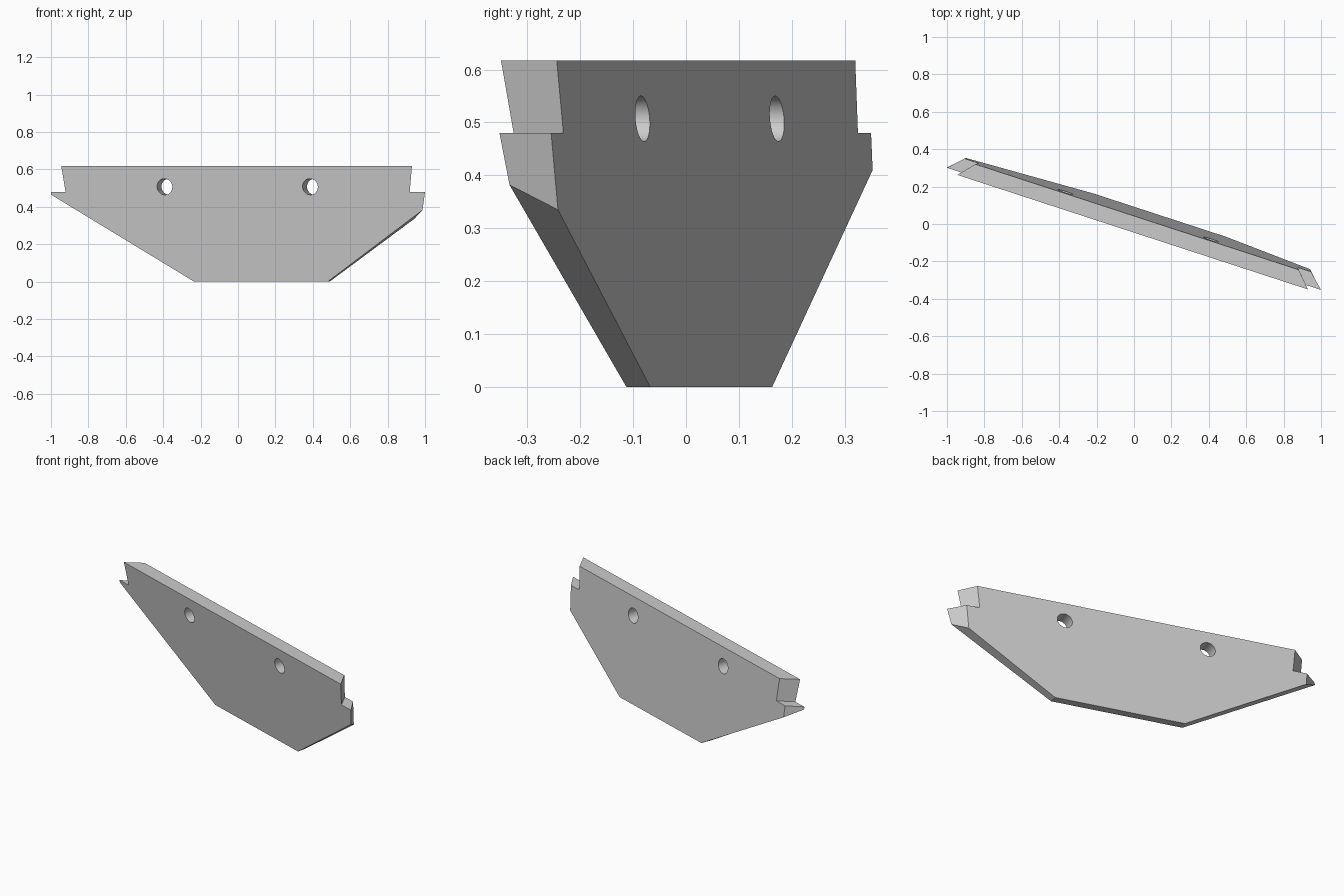
import bpy
import bmesh
from math import radians
from mathutils import Vector

cube = bpy.data.objects.get("Cube")
if cube:
    bpy.data.objects.remove(cube, do_unlink=True)

grey = bpy.data.materials.new("plain_grey")
grey.use_nodes = True
colour = (0.6, 0.6, 0.6, 1)
grey.diffuse_color = colour
grey.node_tree.nodes["Principled BSDF"].inputs["Base Color"].default_value = colour

TOP, STEP = 0.617, 0.48
SKEW = -0.3265


def front_y(x, z):
    return -0.046 + SKEW * x + 0.146 * (TOP - z)


def back_y(x, z):
    return 0.043 + SKEW * x + 0.08 * (TOP - z)


def make_object(name, bm):
    bmesh.ops.recalc_face_normals(bm, faces=bm.faces)
    mesh = bpy.data.meshes.new(name)
    bm.to_mesh(mesh)
    bm.free()
    mesh.materials.append(grey)
    obj = bpy.data.objects.new(name, mesh)
    bpy.context.collection.objects.link(obj)
    return obj


# Wedge plate: front and back outlines (x, z) with end tabs, joined by side walls
front = [(-0.235, 0), (0.48, 0), (0.986, 0.382), (1.0, STEP), (0.918, STEP),
         (0.93, TOP), (-0.945, TOP), (-0.922, STEP), (-1.0, STEP), (-1.0, 0.465)]
back = [(-0.216, 0), (0.49, 0), (0.942, 0.335), (0.946, STEP), (0.875, STEP),
        (0.88, TOP), (-0.848, TOP), (-0.83, STEP), (-0.906, STEP), (-0.898, 0.41)]
bm = bmesh.new()
near = [bm.verts.new((x, front_y(x, z), z)) for x, z in front]
far = [bm.verts.new((x, back_y(x, z), z)) for x, z in back]
bm.faces.new(near)
bm.faces.new(far[::-1])
for i in range(len(near)):
    j = (i + 1) % len(near)
    bm.faces.new((near[i], far[i], far[j], near[j]))
plate = make_object("tapered_plate", bm)

# Two round bolt holes, square to the plate in plan
axis = Vector((-SKEW, 1, 0)).normalized()
turn = axis.to_track_quat("Z", "Y").to_matrix().to_4x4()
cutters = []
for x in (-0.38, 0.398):
    z = 0.507
    bm = bmesh.new()
    bmesh.ops.create_cone(bm, cap_ends=True, segments=48, radius1=0.043,
                          radius2=0.043, depth=0.4)
    bm.transform(turn)
    bmesh.ops.translate(bm, verts=bm.verts,
                        vec=(x, (front_y(x, z) + back_y(x, z)) / 2, z))
    cutter = make_object("hole_cutter", bm)
    cutter.hide_render = True
    cutters.append(cutter)
    cut = plate.modifiers.new("bolt_hole", "BOOLEAN")
    cut.operation = "DIFFERENCE"
    cut.solver = "EXACT"
    cut.object = cutter

# Bake the holes, then drop the cutters
bpy.context.view_layer.update()
evaluated = plate.evaluated_get(bpy.context.evaluated_depsgraph_get())
cut_mesh = bpy.data.meshes.new_from_object(evaluated)
plate.modifiers.clear()
plate.data = cut_mesh
for cutter in cutters:
    bpy.data.objects.remove(cutter, do_unlink=True)

# Smooth hole walls, crisp plate edges
bpy.ops.object.select_all(action="DESELECT")
plate.select_set(True)
bpy.context.view_layer.objects.active = plate
bpy.ops.object.shade_smooth_by_angle(angle=radians(20))
